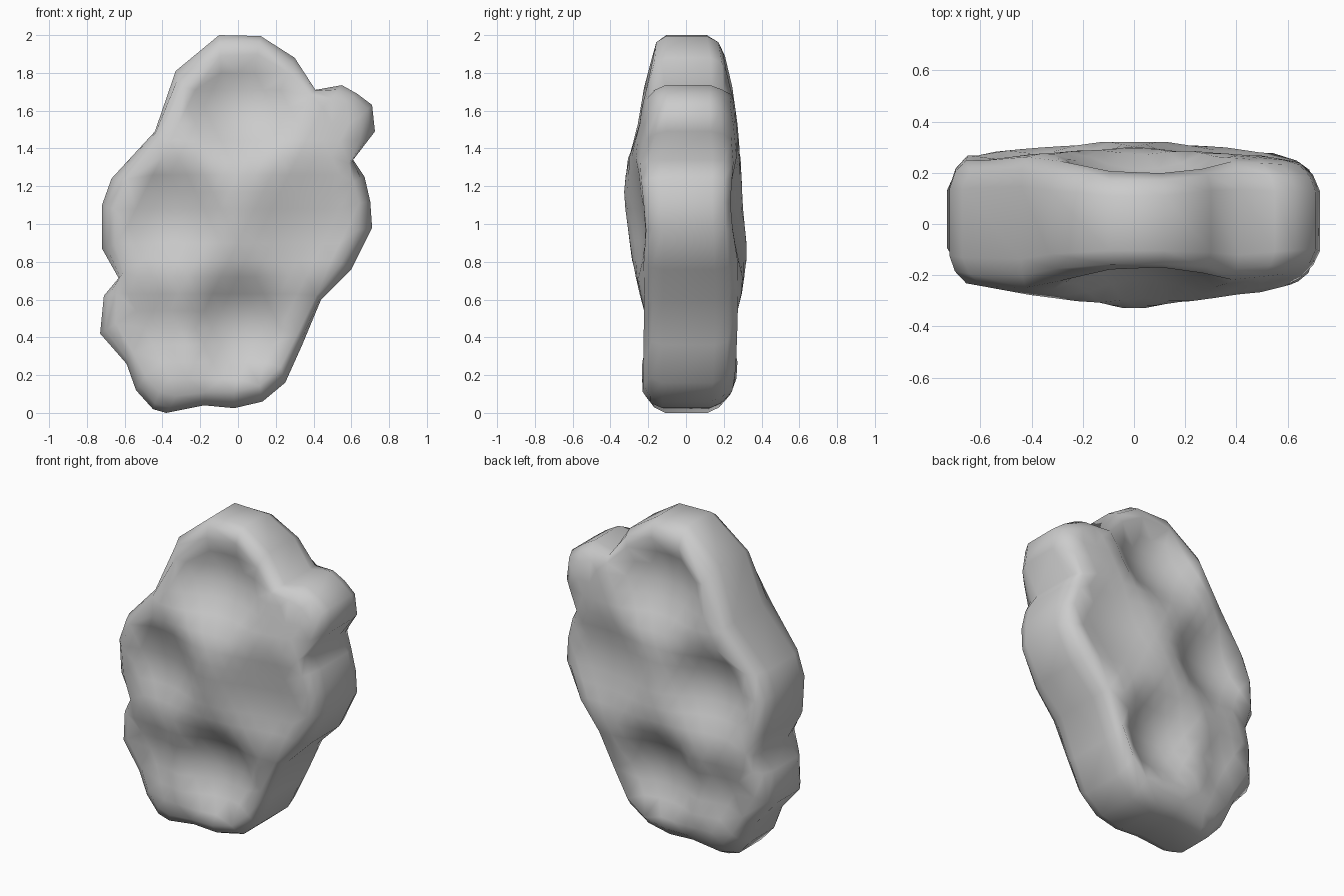
import bpy, bmesh
from math import hypot
from mathutils import Vector
from mathutils.geometry import delaunay_2d_cdt

if "Cube" in bpy.data.objects:
    bpy.data.objects.remove(bpy.data.objects["Cube"])

# Front outline (x, z), counter-clockwise from the bottom
OUTLINE = [(-0.38, 0.0), (-0.18, 0.04), (-0.02, 0.025), (0.13, 0.06), (0.25, 0.16),
           (0.34, 0.36), (0.44, 0.60), (0.60, 0.76), (0.71, 0.98), (0.70, 1.12),
           (0.67, 1.25), (0.61, 1.34), (0.725, 1.49), (0.71, 1.63), (0.63, 1.69),
           (0.55, 1.735), (0.41, 1.71), (0.30, 1.88), (0.12, 1.995), (-0.10, 2.0),
           (-0.33, 1.81), (-0.44, 1.49), (-0.67, 1.24), (-0.72, 1.10), (-0.72, 0.87),
           (-0.63, 0.71), (-0.71, 0.62), (-0.73, 0.42), (-0.59, 0.26), (-0.54, 0.12),
           (-0.45, 0.02)]
CENTRE = (0.0, 1.0)

# Depth of the front and back faces by height (z, depth)
FRONT = [(0, .22), (.06, .235), (.6, .25), (.8, .285), (1.15, .33), (1.35, .31), (1.6, .255), (1.8, .23), (2, .19)]
BACK = [(0, .22), (.2, .275), (.6, .30), (.85, .325), (1.1, .30), (1.5, .285), (1.9, .24), (2, .20)]

# Hollows on both faces: x, z, radius, depth
DENTS = [(0.03, 1.64, 0.32, 0.13), (-0.36, 1.06, 0.30, 0.11), (0.38, 1.05, 0.32, 0.06),
         (0.01, 0.45, 0.30, 0.13), (-0.42, 0.43, 0.22, 0.05)]

# Rim rings: outline scale, share of face depth, smoothing of the outline
RINGS = [(1.0, 0.55, 0), (0.975, 0.80, 0.2), (0.92, 0.97, 0.5)]
STEP = 0.09


def lookup(table, z):
    for (z0, d0), (z1, d1) in zip(table, table[1:]):
        if z <= z1:
            return d0 + (d1 - d0) * (z - z0) / (z1 - z0)
    return table[-1][1]


def face_y(x, z, side, share):
    table, taper = (FRONT, 0.30) if side < 0 else (BACK, 0.17)
    depth = lookup(table, z) * (1 - taper * (x / 0.72) ** 2) * share
    for dx, dz, r, d in DENTS:
        q = hypot(x - dx, z - dz) / r
        if q < 1 and share > 0.9:
            depth -= d * (1 - q * q) ** 1.1
    return side * depth


def scaled(s, smooth):
    """Outline shrunk to the centre, with its notches partly evened out."""
    pts = [Vector(p) for p in OUTLINE]
    c = Vector(CENTRE)
    out = []
    for i, p in enumerate(pts):
        mean = (pts[i - 1] + p + pts[(i + 1) % len(pts)]) / 3
        out.append(c + (p.lerp(mean, smooth) - c) * s)
    return out


def inside(x, z, poly):
    hit = False
    for (x0, z0), (x1, z1) in zip(poly, poly[1:] + poly[:1]):
        if (z0 > z) != (z1 > z) and x < x0 + (x1 - x0) * (z - z0) / (z1 - z0):
            hit = not hit
    return hit


bm = bmesh.new()
n = len(OUTLINE)

# Rounded rim between the two faces
loops = []
for side, rings in ((-1, RINGS[::-1]), (1, RINGS)):
    for s, share, smooth in rings:
        loops.append([bm.verts.new((x, face_y(x, z, side, share), z)) for x, z in scaled(s, smooth)])
for a, b in zip(loops, loops[1:]):
    for i in range(n):
        j = (i + 1) % n
        bm.faces.new((a[i], a[j], b[j], b[i]))

# Evenly triangulated dented faces
points = scaled(RINGS[-1][0], RINGS[-1][2])
limit = scaled(0.86, 0.5)
for row in range(23):
    for col in range(-9, 10):
        x, z = (col + 0.5 * (row % 2)) * STEP, row * STEP
        if inside(x, z, limit):
            points.append(Vector((x, z)))
coords, _, tris, _, _, _ = delaunay_2d_cdt(points, [], [list(range(n))], 1, 1e-5)
for loop, side in ((loops[0], -1), (loops[-1], 1)):
    verts = list(loop) + [bm.verts.new((c.x, face_y(c.x, c.y, side, 1.0), c.y)) for c in coords[n:]]
    for t in tris:
        bm.faces.new([verts[i] for i in t])

bmesh.ops.recalc_face_normals(bm, faces=bm.faces)
for f in bm.faces:
    f.smooth = True
mesh = bpy.data.meshes.new("lumpy_nugget")
bm.to_mesh(mesh)
bm.free()
nugget = bpy.data.objects.new("lumpy_nugget", mesh)
bpy.context.collection.objects.link(nugget)
